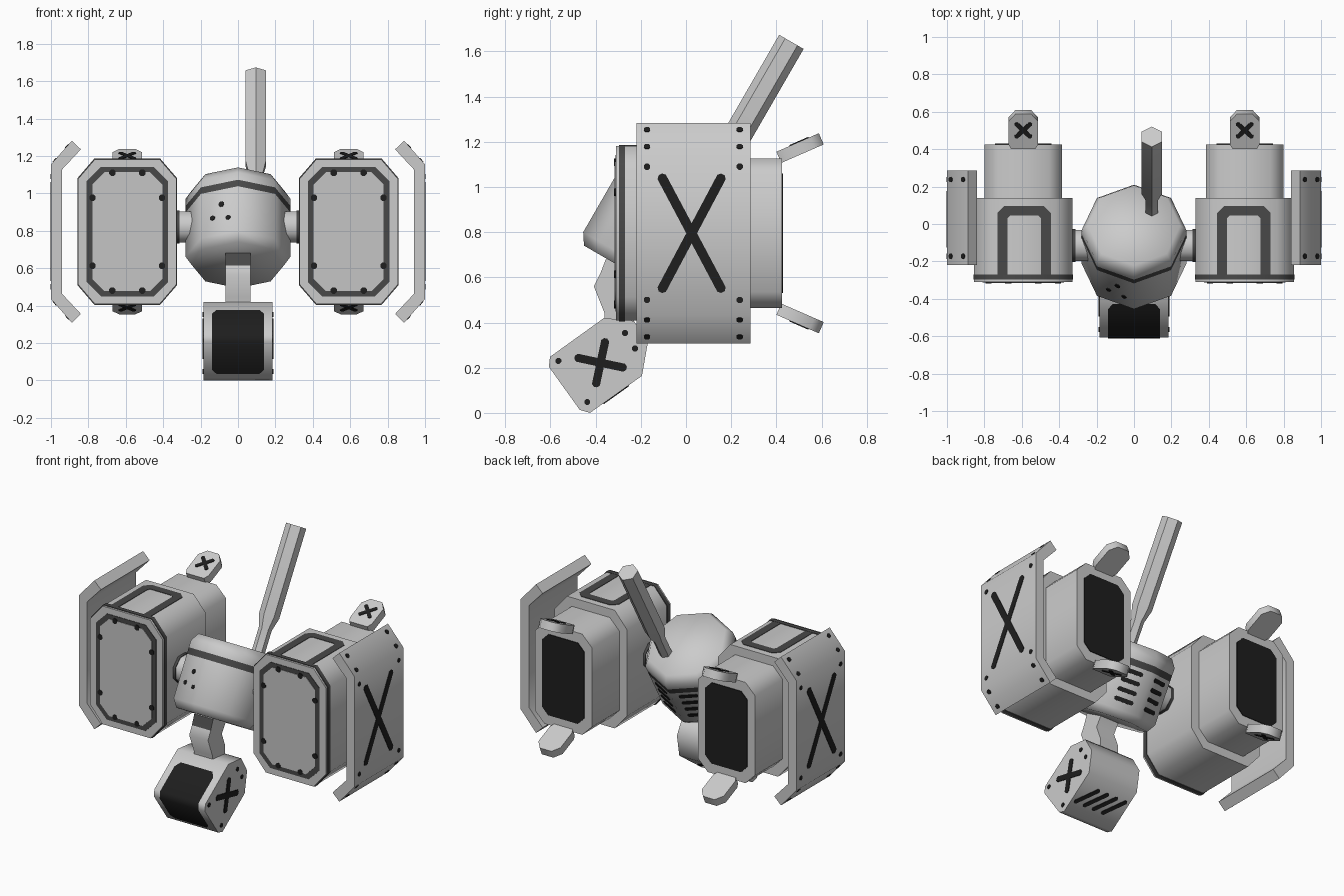
import bpy, bmesh, math
from mathutils import Vector, Matrix

if "Cube" in bpy.data.objects:
    bpy.data.objects.remove(bpy.data.objects["Cube"])

def material(name, v):
    m = bpy.data.materials.new(name)
    m.diffuse_color = (v, v, v, 1)
    m.use_nodes = True
    m.node_tree.nodes["Principled BSDF"].inputs["Base Color"].default_value = m.diffuse_color
    return m

LIGHT = material("light grey", 0.60)
PANEL = material("panel grey", 0.56)
DARK = material("dark grey", 0.065)
BLACK = material("near black", 0.013)

def finish(name, bm, mats, mirror=False, angle=60):
    bmesh.ops.recalc_face_normals(bm, faces=bm.faces)
    me = bpy.data.meshes.new(name)
    bm.to_mesh(me)
    bm.free()
    for m in mats:
        me.materials.append(m)
    me.shade_smooth()
    me.set_sharp_from_angle(angle=math.radians(angle))
    ob = bpy.data.objects.new(name, me)
    bpy.context.collection.objects.link(ob)
    if mirror:
        mod = ob.modifiers.new("mirror", 'MIRROR')
        mod.use_axis = (True, False, False)
        mod.use_mirror_merge = False
    return ob

def prism(name, polys, origin, normal, up, depth, mat, mirror=False):
    """Extrude flat outlines along normal; outline v runs along up."""
    o, w, v = Vector(origin), Vector(normal).normalized(), Vector(up).normalized()
    u = v.cross(w)
    bm = bmesh.new()
    for pts in polys:
        lo = [bm.verts.new(o + u * a + v * b) for a, b in pts]
        hi = [bm.verts.new(p.co + w * depth) for p in lo]
        bm.faces.new(lo[::-1])
        bm.faces.new(hi)
        for i in range(len(lo)):
            j = (i + 1) % len(lo)
            bm.faces.new((lo[i], lo[j], hi[j], hi[i]))
    return finish(name, bm, [mat], mirror)

def octo(w, h, c, d=None, at=(0, 0)):
    """Rectangle of half sizes w, h with cut corners."""
    d = c if d is None else d
    p = [(w, d - h), (w, h - d), (w - c, h), (c - w, h),
         (-w, h - d), (-w, d - h), (c - w, -h), (w - c, -h)]
    return [(a + at[0], b + at[1]) for a, b in p]

def dot(r, a, b):
    return octo(r, r, r * .58, at=(a, b))

def bar(length, width, deg, at=(0, 0)):
    t = math.radians(deg)
    c, s = math.cos(t), math.sin(t)
    return [(a * c - b * s + at[0], a * s + b * c + at[1])
            for a, b in octo(length / 2, width / 2, width * .3)]

X, Z, FRONT, BACK = (1, 0, 0), (0, 0, 1), (0, -1, 0), (0, 1, 0)
PX, PZ = 0.592, 0.795

# side pods
prism("pod", [octo(.263, .387, .09, .105)], (PX, .14, PZ), FRONT, Z, .45, LIGHT, True)
prism("pod_rear_housing", [octo(.207, .33, .07)], (PX, .425, PZ), FRONT, Z, .30, LIGHT, True)
prism("pod_stripe", [octo(.267, .391, .091, .106)], (PX, -.27, PZ), FRONT, Z, .027, DARK, True)
prism("pod_front_frame", [octo(.217, .347, .077)], (PX, -.31, PZ), FRONT, Z, .003, DARK, True)
prism("pod_front_panel", [octo(.187, .318, .065)], (PX, -.31, PZ), FRONT, Z, .006, PANEL, True)
prism("pod_front_bolts", [dot(.017, a, b) for s in (-1, 1) for t in (-1, 1)
                          for a, b in ((.08 * s, .315 * t), (.186 * s, .182 * t))],
      (PX, -.31, PZ), FRONT, Z, .008, BLACK, True)
prism("pod_back_panel", [octo(.152, .265, .045)], (PX, .425, PZ), BACK, Z, .005, BLACK, True)
prism("pod_top_marking", [[(-.142, -.275), (-.142, .06), (-.105, .097), (.105, .097), (.142, .06),
                           (.142, -.275), (.09, -.275), (.09, .03), (.075, .045), (-.075, .045),
                           (-.09, .03), (-.09, -.275)]],
      (PX - .005, 0, 1.181), Z, BACK, .004, DARK, True)

# rear fins above and below each pod
for label, s in (("upper", 1), ("lower", -1)):
    n, d = Vector((0, -.4, .917 * s)), Vector((0, .917, .4 * s))
    base = Vector((PX, .42, PZ + .34 * s))
    prism(label + "_fin", [[(-.065, -.01), (.065, -.01), (.08, .02), (.08, .15), (.042, .195),
                            (-.042, .195), (-.08, .15), (-.08, .02)]],
          base - n * .027, n, d, .054, LIGHT, True)
    prism(label + "_fin_cross", [bar(.12, .024, 45, (0, .1)), bar(.12, .024, -45, (0, .1))],
          base + n * .027, n, d, .004, BLACK, True)

# bent outer shields
half = [(.84, .44), (.94, .333), (.94, -.333), (.84, -.44),
        (.888, -.487), (1.0, -.36), (1.0, .36), (.888, .487)]
prism("shield", [half], (0, .285, PZ), FRONT, Z, .505, LIGHT, True)
prism("shield_cross", [bar(.59, .042, 62), bar(.59, .042, -62)], (.999, .025, PZ), X, Z, .004, BLACK, True)
prism("shield_bolts", [dot(.014, .205 * a, .295 * b) for a in (-1, 1) for b in (-1, 1)],
      (.998, .0325, PZ), X, Z, .005, BLACK, True)
for label, s in (("upper", 1), ("lower", -1)):
    prism(label + "_shield_bolts", [dot(.014, .205 * a, b) for a in (-1, 1) for b in (.03, .13)],
          (.999, .0325, PZ + .36 * s), (.75, 0, .661 * s), (-.661, 0, .75 * s), .004, BLACK, True)

# eight-sided body, leaning back by 30 degrees
AXIS = Vector((0, .5, .8660254))
REAR = Vector((0, .8660254, -.5))
LOW = Vector((0, -.2125, .66))

def lathe(name, rings, sides, centre, bands=(), angle=60):
    bm = bmesh.new()
    loops = []
    for r, h in rings:
        loops.append([bm.verts.new(centre + AXIS * h + REAR * r * math.cos(2 * math.pi * i / sides)
                                   + Vector(X) * r * math.sin(2 * math.pi * i / sides))
                      for i in range(sides)])
    for k in range(len(loops) - 1):
        for i in range(sides):
            j = (i + 1) % sides
            f = bm.faces.new((loops[k][i], loops[k][j], loops[k + 1][j], loops[k + 1][i]))
            f.material_index = 1 if k in bands else 0
    bm.faces.new(loops[0])
    bm.faces.new(loops[-1])
    return finish(name, bm, [LIGHT, DARK], angle=angle)

lathe("body", [(.247, -.05), (.28, 0), (.28, .275), (.28, .315), (.28, .36), (.247, .41)], 8, LOW, bands=(2,))
lathe("antenna", [(.04, .38), (.04, .55), (.0625, .63), (.0625, 1.19)], 6,
      LOW + REAR * .097 + Vector((.095, 0, 0)), angle=40)

# vents on the two rear faces of the body, marks on the front
c8, s8 = math.cos(math.pi / 8), math.sin(math.pi / 8)
n = REAR * c8 + Vector(X) * s8
prism("body_vents", [bar(.12, .026, 0, (0, .06 + .06 * i)) for i in range(4)],
      LOW + n * .28 * c8, n, AXIS, .004, BLACK, True)
n = -REAR * c8 - Vector(X) * s8
prism("body_marks", [dot(.015, .012, .185), dot(.013, -.04, .11), dot(.013, .05, .095)],
      LOW + n * .28 * c8, n, AXIS, .004, BLACK)

# joints between body and pods
prism("shoulder_joint", [dot(.083, 0, 0)], (.2, -.115, .82), X, Z, .16, LIGHT, True)
prism("shoulder_ring", [dot(.087, 0, 0)], (.312, -.115, .82), X, Z, .02, DARK, True)

# neck under the body
neck = prism("neck", [[(-.355, .68), (-.38, .615), (-.408, .56), (-.36, .44), (-.36, .36), (-.23, .36),
                       (-.23, .46), (-.265, .55), (-.22, .62), (-.20, .68)]],
             (-.068, 0, 0), X, Z, .136, LIGHT)
neck.data.materials.append(DARK)
for f in neck.data.polygons:
    if f.normal.y < -.5 and f.center.z > .6:
        f.material_index = 1

# camera head
head = [(-.602, .248), (-.607, .204), (-.47, .013), (-.425, 0), (-.195, .164),
        (-.17, .305), (-.23, .407), (-.363, .42)]
prism("camera_head", [head], (-.185, 0, 0), X, Z, .37, LIGHT)

# dark visor wrapped over the two front faces of the head
def mix(a, b, t):
    return a[0] + (b[0] - a[0]) * t, a[1] + (b[1] - a[1]) * t

a, b, c, d = head[7], head[0], head[1], head[2]
path = [(mix(a, b, .27), .115), (mix(a, b, .39), .14), (b, .14), (c, .14),
        (mix(c, d, .75), .14), (mix(c, d, .87), .115)]
bm = bmesh.new()
rows = []
for (y, z), w in path:
    y, z = -.385 + (y + .385) * 1.02, .21 + (z - .21) * 1.02
    rows.append([bm.verts.new((s * w, y, z)) for s in (-1, 1)])
for p, q in zip(rows, rows[1:]):
    bm.faces.new((p[0], q[0], q[1], p[1]))
finish("camera_visor", bm, [BLACK])

prism("camera_side_cross", [bar(.22, .036, 78), bar(.235, .036, -12)],
      (.185, -.378, .222), X, Z, .004, BLACK, True)
prism("camera_side_bolts", [dot(.013, y, z) for y, z in
                            ((-.565, .23), (-.27, .353), (-.437, .048), (-.225, .285))],
      (.185, 0, 0), X, Z, .004, BLACK, True)
prism("camera_vents", [bar(.17, .026, 50, (-.105 + .07 * i, 0)) for i in range(4)],
      (0, -.31, .082), (0, .58, -.814), (0, .814, .58), .004, BLACK)
